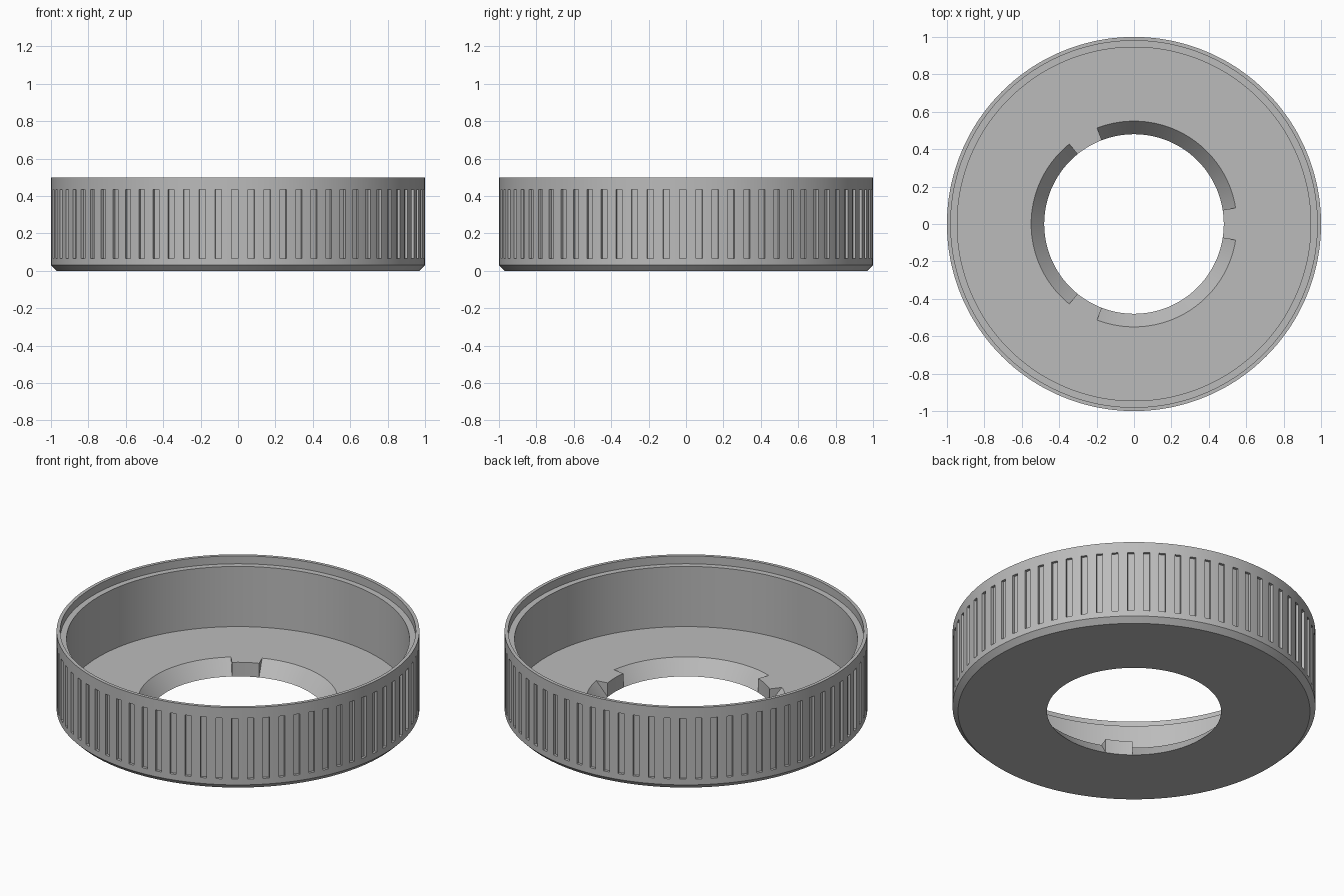
import bpy, bmesh, math

if "Cube" in bpy.data.objects:
    bpy.data.objects.remove(bpy.data.objects["Cube"])

# Main dimensions
FLOOR_Z, HOLE_R, FLARE_R = 0.086, 0.48, 0.55
GROOVE_LOW, GROOVE_HIGH, GROOVE_R = 0.065, 0.435, 0.984
COLUMNS = 360  # one column of faces per degree

bm = bmesh.new()
cache = {}


def vert(a, r, z):
    """Shared vertex at angle a (degrees), radius r and height z."""
    key = (a % COLUMNS, r, z)
    if key not in cache:
        t = math.radians(a)
        cache[key] = bm.verts.new((r * math.cos(t), r * math.sin(t), z))
    return cache[key]


def strip(a, profile):
    """Sweep a profile of (radius, height) points over one degree."""
    for p, q in zip(profile, profile[1:]):
        bm.faces.new((vert(a, *p), vert(a + 1, *p), vert(a + 1, *q), vert(a, *q)))


def plate(a, profile):
    """Flat radial face at angle a."""
    bm.faces.new([vert(a, *p) for p in profile])


# Profiles: underside with chamfer, rim with step, and floor
lower = [(HOLE_R, 0), (0.97, 0), (1, 0.03), (1, GROOVE_LOW)]
upper = [(1, GROOVE_HIGH), (1, 0.5), (0.98, 0.5), (0.98, 0.452),
         (0.945, 0.452), (0.945, FLOOR_Z), (FLARE_R, FLOOR_Z)]
groove = [(1, GROOVE_LOW), (GROOVE_R, GROOVE_LOW),
          (GROOVE_R, GROOVE_HIGH), (1, GROOVE_HIGH)]
flare = [(FLARE_R, FLOOR_Z), (HOLE_R, 0)]
tab = [(FLARE_R, FLOOR_Z), (HOLE_R, FLOOR_Z), (HOLE_R, 0)]

for a in range(COLUMNS):
    strip(a, lower)
    strip(a, upper)
    # Grip grooves, two degrees wide, every five degrees
    strip(a, groove if a % 5 >= 3 else [groove[0], groove[-1]])
    if a % 5 in (0, 3):
        plate(a, groove)
    # Three tabs interrupt the flared hole
    in_tab = (a + 9) % 120 < 18
    strip(a, tab if in_tab else flare)
    if (a + 9) % 120 in (0, 18):
        plate(a, tab)

bmesh.ops.recalc_face_normals(bm, faces=bm.faces)
mesh = bpy.data.meshes.new("grip_ring_cap")
bm.to_mesh(mesh)
bm.free()
cap = bpy.data.objects.new("grip_ring_cap", mesh)
bpy.context.collection.objects.link(cap)

grey = bpy.data.materials.new("mid_grey")
grey.diffuse_color = (0.5, 0.5, 0.5, 1)
grey.use_nodes = True
grey.node_tree.nodes["Principled BSDF"].inputs["Base Color"].default_value = grey.diffuse_color
mesh.materials.append(grey)

# Smooth walls, sharp edges
bpy.context.view_layer.objects.active = cap
cap.select_set(True)
bpy.ops.object.shade_smooth_by_angle(angle=math.radians(30))
